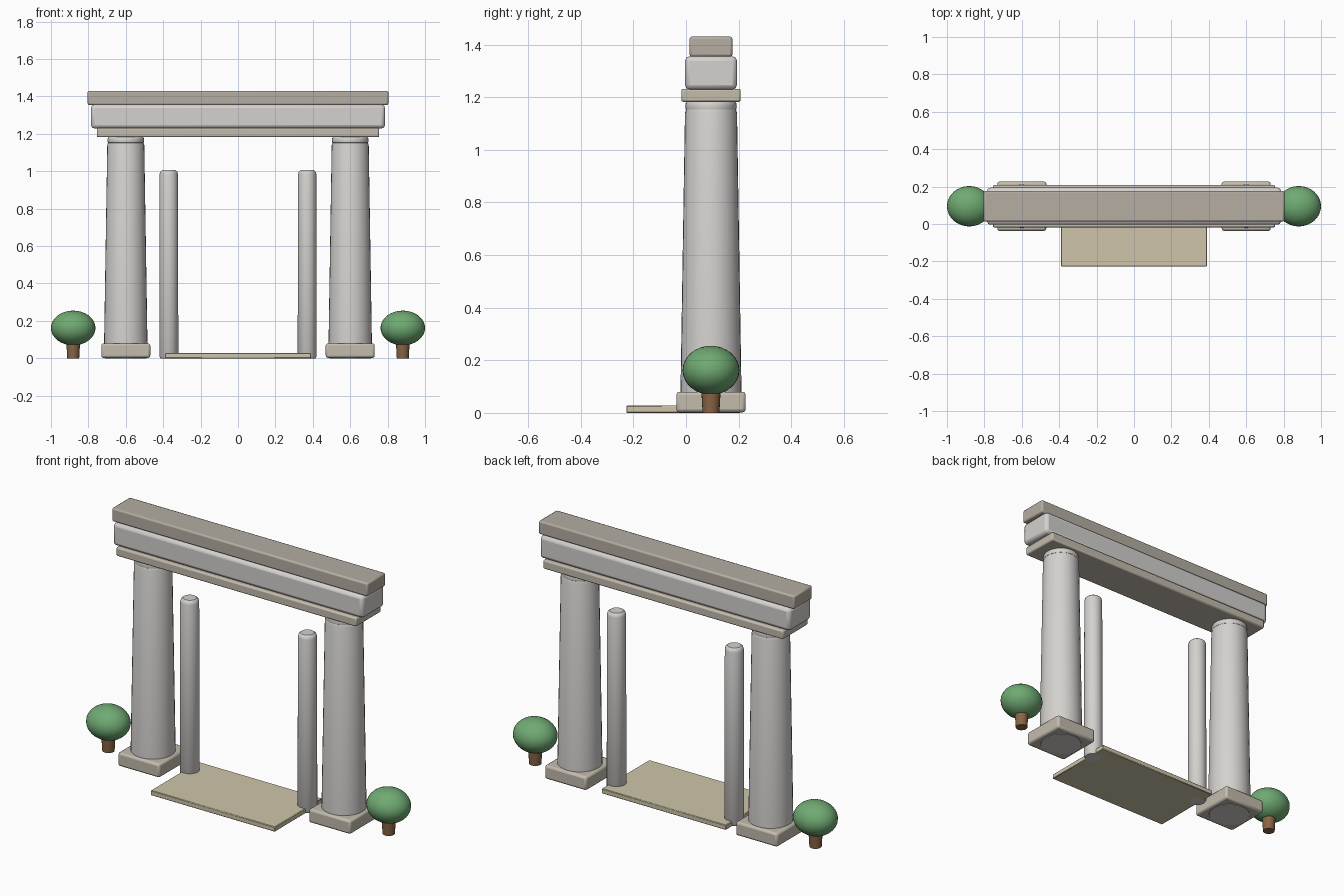
import bpy, math

if "Cube" in bpy.data.objects:
    bpy.data.objects.remove(bpy.data.objects["Cube"])

YC = 0.095  # depth of the gateway's centre line


def material(name, rgb):
    m = bpy.data.materials.new(name)
    m.diffuse_color = (*rgb, 1)
    m.use_nodes = True
    m.node_tree.nodes["Principled BSDF"].inputs["Base Color"].default_value = m.diffuse_color
    return m


STONE = material("pale_stone", (0.66, 0.64, 0.62))
TAN = material("tan_stone", (0.55, 0.50, 0.42))
CAP = material("cap_stone", (0.46, 0.42, 0.36))
PATH = material("path_stone", (0.62, 0.56, 0.40))
LEAF = material("leaf", (0.16, 0.40, 0.17))
BARK = material("bark", (0.25, 0.13, 0.06))


def finish(ob, name, mat):
    ob.name = name
    ob.data.materials.append(mat)
    bpy.ops.object.shade_smooth_by_angle(angle=math.radians(35))
    return ob


def box(name, x, y, z, mat, bevel, segments=2):
    """Rounded block from (min, max) ranges."""
    lo, hi = zip(x, y, z)
    bpy.ops.mesh.primitive_cube_add(size=1, location=[(a + b) / 2 for a, b in zip(lo, hi)])
    ob = bpy.context.object
    ob.scale = [b - a for a, b in zip(lo, hi)]
    bpy.ops.object.transform_apply(location=False, scale=True)
    finish(ob, name, mat)
    mod = ob.modifiers.new("bevel", "BEVEL")
    mod.width, mod.segments = bevel, segments
    return ob


def lathe(name, x, y, profile, mat, n=32):
    """Turned solid from a (radius, height) profile."""
    verts = [(r * math.cos(2 * math.pi * i / n), r * math.sin(2 * math.pi * i / n), z)
             for r, z in profile for i in range(n)]
    faces = [(k * n + i, k * n + (i + 1) % n, (k + 1) * n + (i + 1) % n, (k + 1) * n + i)
             for k in range(len(profile) - 1) for i in range(n)]
    faces += [tuple(reversed(range(n))), tuple(range(len(verts) - n, len(verts)))]
    me = bpy.data.meshes.new(name)
    me.from_pydata(verts, [], faces)
    ob = bpy.data.objects.new(name, me)
    ob.location = (x, y, 0)
    bpy.context.collection.objects.link(ob)
    bpy.ops.object.select_all(action="DESELECT")
    bpy.context.view_layer.objects.active = ob
    ob.select_set(True)
    return finish(ob, name, mat)


for side, s in (("left", -1), ("right", 1)):
    # square footing, tapered column and rounded neck
    cx = 0.6 * s
    box(side + "_column_base", (cx - 0.131, cx + 0.131), (YC - 0.132, YC + 0.132),
        (0.002, 0.08), TAN, 0.012)
    lathe(side + "_column", cx, YC,
          [(0.110, 0), (0.117, 0.012), (0.116, 0.08), (0.099, 1.14), (0.095, 1.153)], STONE)
    lathe(side + "_column_neck", cx, YC,
          [(0.09, 1.148), (0.096, 1.153), (0.098, 1.166), (0.096, 1.178), (0.089, 1.186)], STONE)

    # slim inner post
    lathe(side + "_inner_post", 0.37 * s, YC,
          [(0.045, 0), (0.051, 0.01), (0.049, 0.985), (0.045, 0.998), (0.035, 1.006)], STONE)

    # small tree
    tx = 0.881 * s
    lathe(side + "_tree_trunk", tx, YC, [(0.032, 0), (0.037, 0.09)], BARK, 20)
    bpy.ops.mesh.primitive_uv_sphere_add(segments=32, ring_count=16, radius=1,
                                         location=(tx, YC, 0.162))
    bpy.context.object.scale = (0.119, 0.108, 0.093)
    finish(bpy.context.object, side + "_tree_crown", LEAF)

# stacked beams across the top
box("lower_beam", (-0.755, 0.755), (YC - 0.113, YC + 0.113), (1.182, 1.232), TAN, 0.008)
box("main_beam", (-0.786, 0.786), (YC - 0.099, YC + 0.099), (1.229, 1.356), STONE, 0.018)
box("top_beam", (-0.804, 0.804), (YC - 0.082, YC + 0.082), (1.354, 1.43), CAP, 0.009)

# path slab through the gate
box("path_slab", (-0.39, 0.39), (-0.227, 0.2), (0, 0.028), PATH, 0.003, 1)
